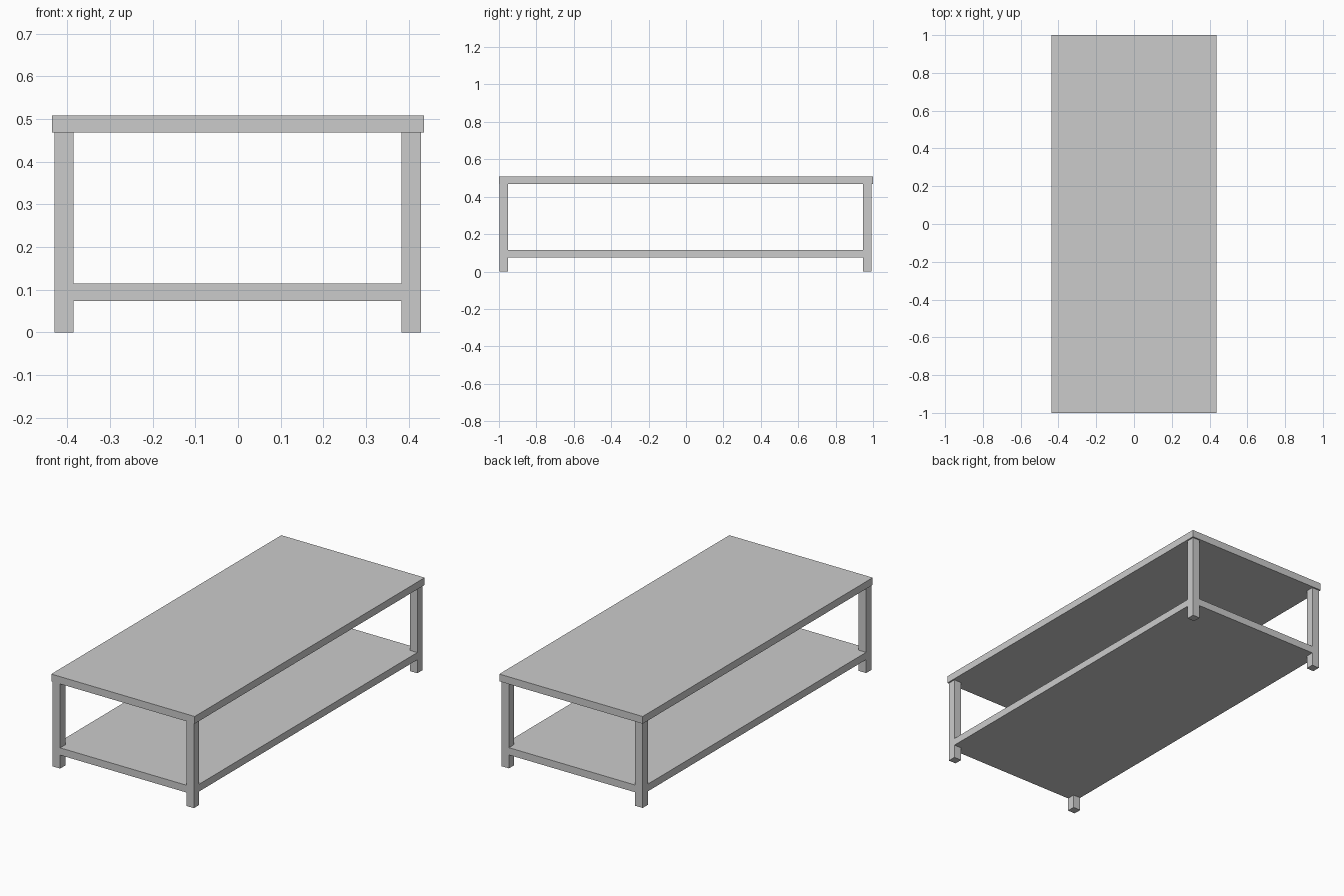
import bpy, bmesh

if "Cube" in bpy.data.objects:
    bpy.data.objects.remove(bpy.data.objects["Cube"])

# Main dimensions
TOP_X, TOP_Y = 0.4365, 1.0
LEG_X, LEG_Y = 0.4295, 0.994     # outer faces of the legs
LEG_W = 0.045
OFF_X, OFF_Y = -0.001, -0.002    # the frame sits very slightly off centre
TOP_Z0, TOP_Z1 = 0.468, 0.508
SHELF_Z0, SHELF_Z1 = 0.074, 0.114


def prism(name, outline, z0, z1):
    """Extrude a flat counter-clockwise outline from z0 up to z1."""
    bm = bmesh.new()
    face = bm.faces.new([bm.verts.new((x, y, z0)) for x, y in outline])
    ext = bmesh.ops.extrude_face_region(bm, geom=[face], use_keep_orig=True)
    verts = [v for v in ext["geom"] if isinstance(v, bmesh.types.BMVert)]
    bmesh.ops.translate(bm, verts=verts, vec=(0, 0, z1 - z0))
    bmesh.ops.recalc_face_normals(bm, faces=bm.faces)
    mesh = bpy.data.meshes.new(name)
    bm.to_mesh(mesh)
    bm.free()
    obj = bpy.data.objects.new(name, mesh)
    bpy.context.collection.objects.link(obj)
    return obj


def rect(x0, x1, y0, y1):
    return [(x0, y0), (x1, y0), (x1, y1), (x0, y1)]


# Table top
prism("table_top", rect(-TOP_X, TOP_X, -TOP_Y, TOP_Y), TOP_Z0, TOP_Z1)

# Four square legs
for sx, side in ((-1, "left"), (1, "right")):
    for sy, end in ((-1, "front"), (1, "back")):
        cx = OFF_X + sx * (LEG_X - LEG_W / 2)
        cy = OFF_Y + sy * (LEG_Y - LEG_W / 2)
        h = LEG_W / 2
        prism(f"{end}_{side}_leg", rect(cx - h, cx + h, cy - h, cy + h), 0, TOP_Z0)

# Lower shelf, flush with the legs and notched around them
ix, iy = LEG_X - LEG_W, LEG_Y - LEG_W
quarter = [(LEG_X, iy), (ix, iy), (ix, LEG_Y)]
outline = (quarter
           + [(-x, y) for x, y in reversed(quarter)]
           + [(-x, -y) for x, y in quarter]
           + [(x, -y) for x, y in reversed(quarter)])
prism("lower_shelf", [(x + OFF_X, y + OFF_Y) for x, y in outline], SHELF_Z0, SHELF_Z1)
